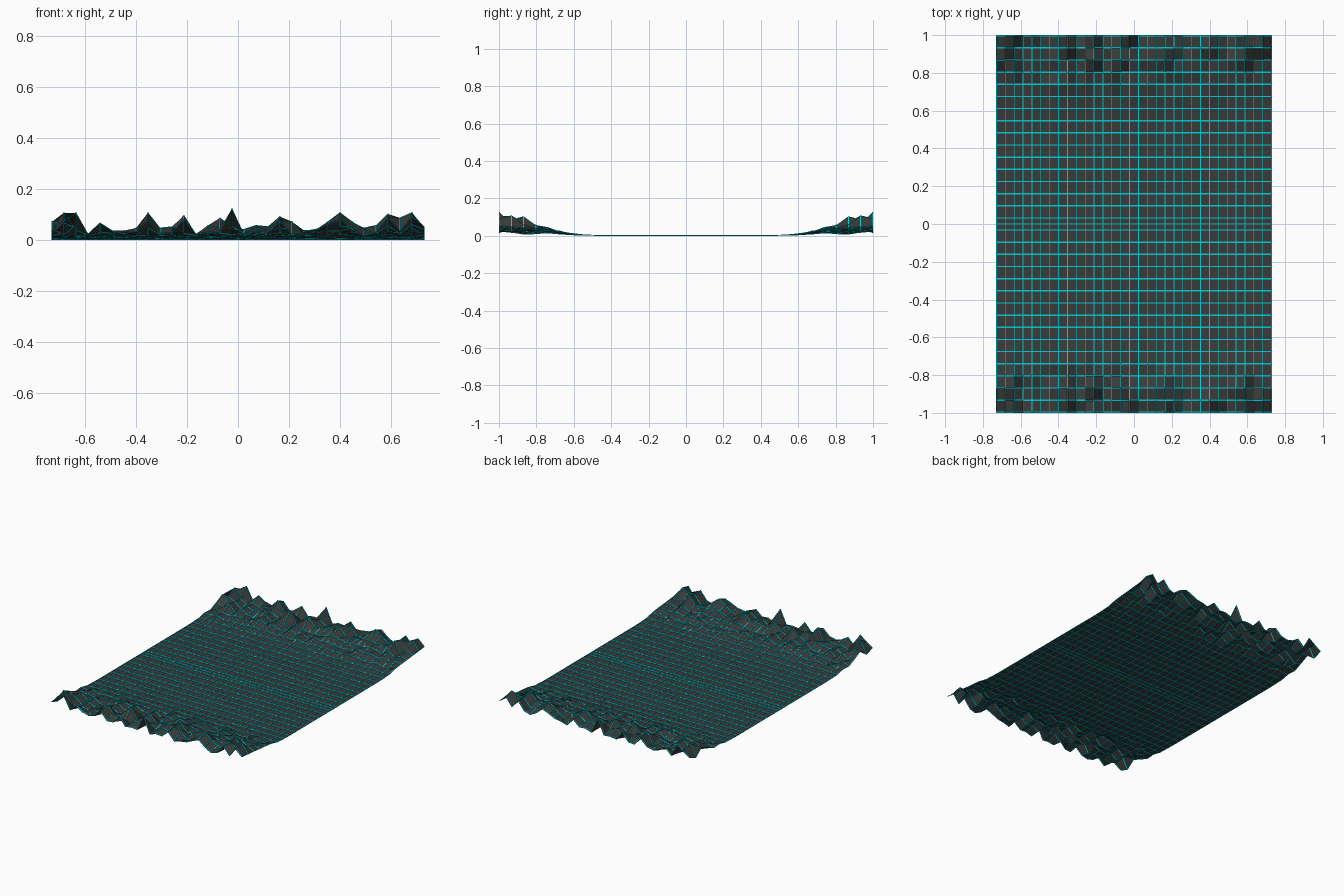
import bpy
import random
from mathutils import Vector

if "Cube" in bpy.data.objects:
    bpy.data.objects.remove(bpy.data.objects["Cube"])

random.seed(7)
N = 31                      # cells per side
W, L = 1.456, 1.994         # outer grid lines
BASE, HALF_H = 0.002, 0.002

# Ridge outline across x, and height limit of the rows towards each end
ridge = [.07, .105, .105, .022, .065, .035, .035, .045, .105, .045, .05,
         .095, .022, .055, .085, .122, .04, .055, .05, .09, .07, .035,
         .04, .07, .105, .07, .045, .055, .1, .085, .105, .05]
limit = [.004, .012, .025, .045, .065, .1, .105, .122]   # inner to outer row

# Half of the hills: one peak per column, random heights elsewhere
hills = []
for top in ridge:
    col = [min(top, cap) * random.uniform(0.25, 0.95) for cap in limit]
    tall = 7 if top > .11 else random.choice([r for r in (5, 6, 7) if limit[r] >= top])
    col[tall] = top
    hills.append(col)

ys = [-L / 2 + L * j / N for j in range(N + 1)]
ys.insert(16, 0.0)          # seam line between the two halves
M = len(ys)


def point(i, j):
    """Grid point, with the hills mirrored to both ends."""
    row = 7 - min(j, M - 1 - j)
    z = hills[i][row] if row >= 0 else 0.0
    return Vector((-W / 2 + W * i / N, ys[j], BASE + z))


def material(name, color):
    m = bpy.data.materials.new(name)
    m.diffuse_color = (*color, 1)
    m.use_nodes = True
    m.node_tree.nodes["Principled BSDF"].inputs["Base Color"].default_value = m.diffuse_color
    return m


def make(name, verts, faces, mat):
    me = bpy.data.meshes.new(name)
    me.from_pydata(verts, [], faces)
    me.materials.append(mat)
    ob = bpy.data.objects.new(name, me)
    bpy.context.collection.objects.link(ob)
    return ob


def wires(name, lines, side, mat):
    """Thin rectangular bars following each polyline."""
    up = Vector((0, 0, HALF_H))
    verts, faces = [], []
    for line in lines:
        b = len(verts)
        for p in line:
            verts += [p - side - up, p + side - up, p + side + up, p - side + up]
        for k in range(len(line) - 1):
            for c in range(4):
                d = (c + 1) % 4
                s = b + 4 * k
                faces.append((s + c, s + d, s + 4 + d, s + 4 + c))
        e = b + 4 * (len(line) - 1)
        faces += [(b + 3, b + 2, b + 1, b), (e, e + 1, e + 2, e + 3)]
    return make(name, verts, faces, mat)


dark = material("dark_ground", (0.04, 0.042, 0.042))
cyan = material("cyan_line", (0.0, 0.62, 0.68))

# Faceted ground sheet
ground = [point(i, j) for j in range(M) for i in range(N + 1)]
quads = [(j * (N + 1) + i, j * (N + 1) + i + 1,
          (j + 1) * (N + 1) + i + 1, (j + 1) * (N + 1) + i)
         for j in range(M - 1) for i in range(N)]
make("terrain", ground, quads, dark)

# Glowing grid lines across and along the ground
wires("cross_lines", [[point(i, j) for i in range(N + 1)] for j in range(M)],
      Vector((0, 0.0035, 0)), cyan)
wires("length_lines", [[point(i, j) for j in range(M)] for i in range(N + 1)],
      Vector((0.002, 0, 0)), cyan)
